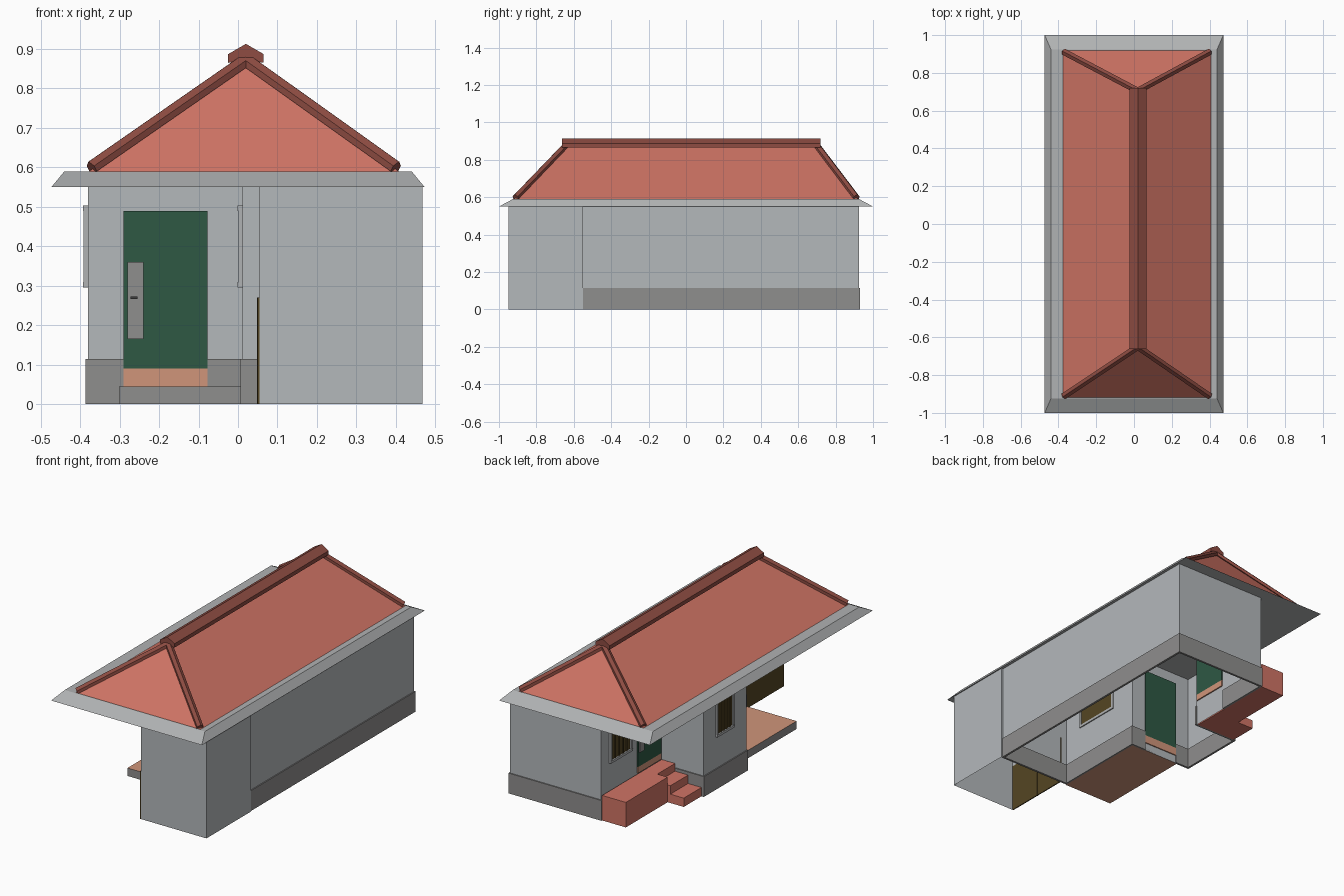
import bpy, bmesh
from mathutils import Vector

if "Cube" in bpy.data.objects:
    bpy.data.objects.remove(bpy.data.objects["Cube"])


def material(name, r, g, b):
    lin = lambda c: (c / 255 / 12.92) if c < 11 else ((c / 255 + 0.055) / 1.055) ** 2.4
    m = bpy.data.materials.new(name)
    m.diffuse_color = (lin(r), lin(g), lin(b), 1)
    m.use_nodes = True
    m.node_tree.nodes["Principled BSDF"].inputs["Base Color"].default_value = m.diffuse_color
    return m


WALL = material("wall_grey", 180, 184, 187)
STONE = material("base_grey", 143, 142, 141)
EAVE = material("eave_grey", 176, 178, 179)
TILE = material("roof_red", 208, 116, 101)
CAP = material("ridge_brown", 142, 76, 66)
GREEN = material("door_green", 46, 88, 68)
FLOOR = material("floor_orange", 208, 149, 122)
WOOD = material("dark_wood", 84, 69, 35)
IRON = material("dark_metal", 60, 60, 60)


def make(name, verts, faces, *mats):
    me = bpy.data.meshes.new(name)
    me.from_pydata([tuple(v) for v in verts], [], faces)
    ob = bpy.data.objects.new(name, me)
    bpy.context.collection.objects.link(ob)
    for m in mats:
        me.materials.append(m)
    return ob


def fix_normals(ob):
    bm = bmesh.new()
    bm.from_mesh(ob.data)
    bmesh.ops.recalc_face_normals(bm, faces=bm.faces)
    bm.to_mesh(ob.data)
    bm.free()
    return ob


def frustum(name, bottom, top, z0, z1, *mats):
    """Block between two rectangles (x0, x1, y0, y1)."""
    ring = lambda r, z: [(r[0], r[2], z), (r[1], r[2], z), (r[1], r[3], z), (r[0], r[3], z)]
    faces = [(3, 2, 1, 0), (4, 5, 6, 7)] + [(i, (i + 1) % 4, (i + 1) % 4 + 4, i + 4) for i in range(4)]
    return make(name, ring(bottom, z0) + ring(top, z1), faces, *mats)


def box(name, x0, x1, y0, y1, z0, z1, *mats):
    return frustum(name, (x0, x1, y0, y1), (x0, x1, y0, y1), z0, z1, *mats)


def shell(name, pts, z0, z1, mat, closed=True):
    """Upright walls without top or bottom along a plan outline."""
    n = len(pts)
    verts = [(x, y, z) for z in (z0, z1) for x, y in pts]
    faces = [(i, (i + 1) % n, (i + 1) % n + n, i + n) for i in range(n if closed else n - 1)]
    return make(name, verts, faces, mat)


def bar(name, p, q, profile, mat):
    """Extrude a (side, up) profile from p to q."""
    p, q = Vector(p), Vector(q)
    d = (q - p).normalized()
    side = d.cross(Vector((0, 0, 1))).normalized()
    up = side.cross(d)
    n = len(profile)
    verts = [e + side * s + up * u for e in (p, q) for s, u in profile]
    faces = [tuple(range(n)), tuple(range(2 * n - 1, n - 1, -1))]
    faces += [(i, i + n, (i + 1) % n + n, (i + 1) % n) for i in range(n)]
    return fix_normals(make(name, verts, faces, mat))


# Main walls and front block, open at the bottom
plan = [(.457, -.55), (.457, .925), (-.115, .925), (-.115, .385),
        (-.38, .385), (-.38, 0), (.012, 0), (.012, -.55)]
shell("main_walls", plan, 0, .55, WALL)
shell("front_block", [(.055, -.95), (.467, -.95), (.467, -.55)], 0, .55, WALL, closed=False)
shell("front_block_left", [(.055, -.55), (.055, -.95)], .27, .55, WALL, closed=False)
shell("front_block_back", [(.467, -.55), (.457, -.55)], 0, .55, WALL, closed=False)

# Stone base course, leaving gaps at both doors
T = .006
runs = [((.457, -.55), (.457, .925)), ((-.115, .925), (.457, .925)), ((-.115, .61), (-.115, .925)),
        ((-.38, .385), (-.115, .385)), ((-.38, 0), (-.38, .385)), ((-.38, 0), (-.29, 0)),
        ((-.077, 0), (.012, 0)), ((.012, -.55), (.012, 0)), ((.012, -.55), (.457, -.55))]
for i, ((xa, ya), (xb, yb)) in enumerate(runs):
    grow_x, grow_y = (0, T) if xa == xb else (T, 0)
    gap_a = T if (xa, ya) in plan else 0
    gap_b = T if (xb, yb) in plan else 0
    if xa == xb:
        box(f"base_course_{i}", xa - T, xa + T, ya - gap_a, yb + gap_b, 0, .115, STONE)
    else:
        box(f"base_course_{i}", xa - gap_a, xb + gap_b, ya - T, ya + T, 0, .115, STONE)

# Garage double door on the left of the front block
for i, (y0, y1) in enumerate([(-.95, -.752), (-.744, -.545)]):
    box(f"garage_door_{i}", .05, .056, y0, y1, 0, .27, WOOD)
box("garage_door_strip", .048, .057, -.754, -.742, 0, .27, WOOD)

# Eave slab
frustum("eave", (-.473, .473, -1, 1), (-.44, .44, -.925, .925), .55, .59, EAVE)

# Hip roof
corners = [(-.38, -.92), (.41, -.92), (.41, .92), (-.38, .92)]
ridge = [(.02, -.65, .868), (.02, .705, .868)]
make("hip_roof", [(x, y, .588) for x, y in corners] + ridge,
     [(0, 1, 4), (1, 2, 5, 4), (2, 3, 5), (3, 0, 4, 5)], TILE)

# Ridge and hip caps
bar("ridge_cap", (.02, -.662, .865), (.02, .72, .865),
    [(-.045, 0), (-.045, .022), (0, .048), (.045, .022), (.045, 0), (0, .008)], CAP)
hip = [(-.017, -.008), (-.017, .008), (0, .02), (.017, .008), (.017, -.008)]
for i, (x, y) in enumerate(corners):
    bar(f"hip_cap_{i}", (x * .975, y * .99, .597), ridge[i > 1], hip, CAP)

# Porch floor: orange top and underside, stone sides
porch = box("porch_floor", -.302, .008, -.56, 0, 0, .045, FLOOR, STONE)
for f in porch.data.polygons:
    f.material_index = int(abs(f.normal.z) < .5)

# Front door with threshold, lock plate and handle
box("front_threshold", -.29, -.077, -.006, .006, .045, .09, FLOOR)
box("front_door", -.29, -.077, -.006, .006, .09, .49, GREEN)
box("front_lock_plate", -.28, -.24, -.012, -.006, .165, .36, STONE)
box("front_handle", -.273, -.255, -.022, -.012, .267, .273, IRON)

# Side door with threshold, lock plate and handle
box("side_threshold", -.122, -.108, .395, .605, .145, .18, FLOOR)
box("side_door", -.122, -.108, .395, .605, .18, .53, GREEN)
box("side_lock_plate", -.128, -.122, .555, .595, .26, .45, STONE)
box("side_handle", -.138, -.128, .57, .588, .357, .363, IRON)


# Barred windows on the left-facing walls
def window(name, x, y0, y1, z0=.31, z1=.49, w=.014):
    box(name + "_pane", x - .004, x + .004, y0, y1, z0, z1, WOOD)
    for k, y in enumerate((y0 - w, y1)):
        box(f"{name}_jamb_{k}", x - .011, x + .006, y, y + w, z0, z1, EAVE)
    for k, z in enumerate((z0 - w, z1)):
        box(f"{name}_rail_{k}", x - .013, x + .006, y0 - w, y1 + w, z, z + w, EAVE)
    for k in range(1, 5):
        y = y0 + (y1 - y0) * k / 5
        box(f"{name}_bar_{k}", x - .009, x - .004, y - .003, y + .003, z0, z1, WOOD)


window("porch_window", .012, -.42, -.17)
window("left_window", -.38, .135, .265)
window("back_corner_window", -.115, .67, .84)

# Side terrace and the steps down from the side door
box("terrace", -.27, -.121, .55, .925, 0, .142, TILE)
for i, (x, z) in enumerate([(-.205, .142), (-.287, .098), (-.371, .05)]):
    inner = (-.121, -.205, -.287)[i]
    box(f"step_{i}", x, inner, .391, .55, 0, z, TILE)
